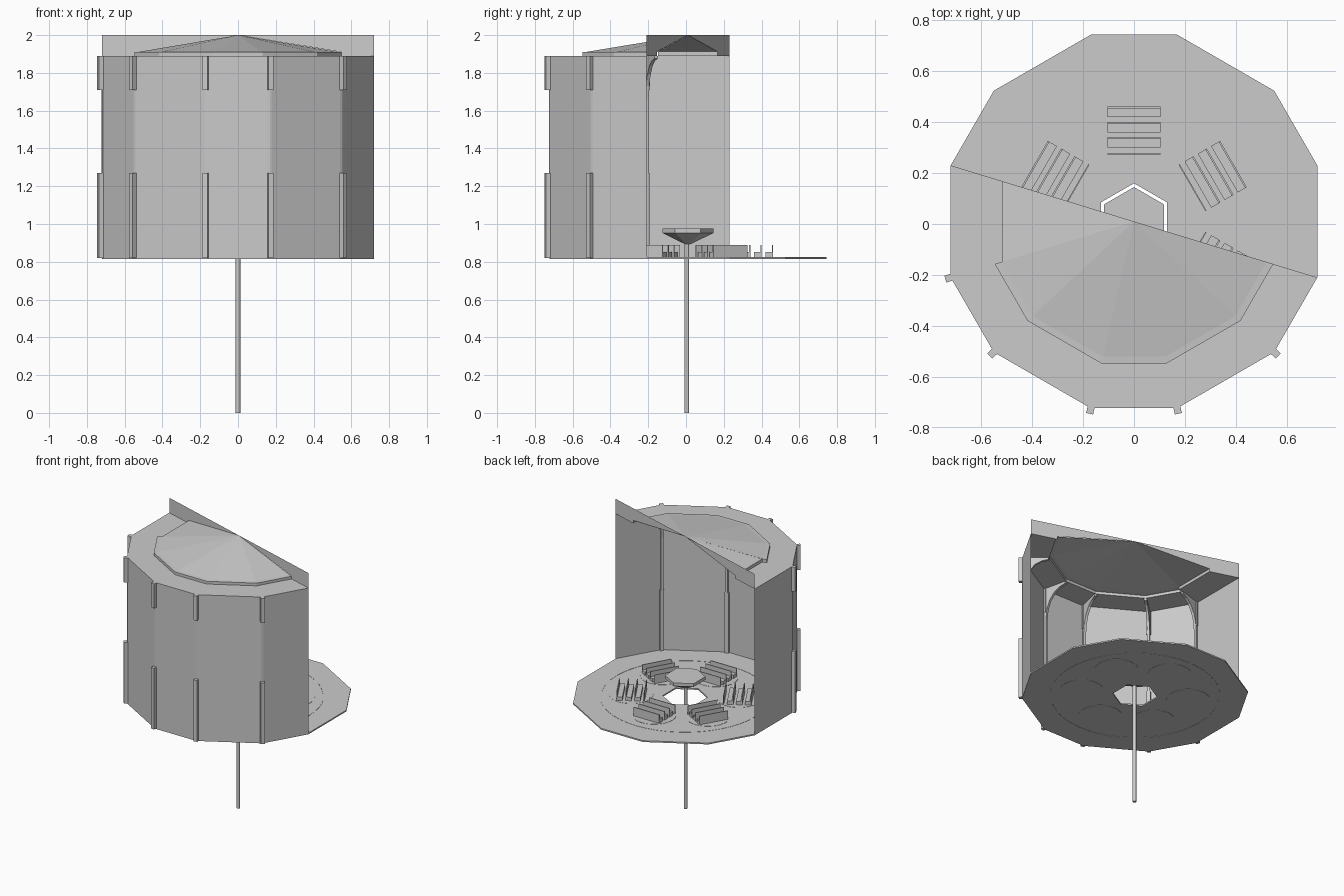
import bpy, bmesh
from math import sin, cos, radians, pi

if "Cube" in bpy.data.objects:
    bpy.data.objects.remove(bpy.data.objects["Cube"])

CY = 0.01                      # y of the central axis
R = 0.753                      # corner radius of the twelve-sided plan
FLOOR, EAVE, TOP = 0.825, 1.89, 2.0
ALL = [a + s for a in range(0, 360, 60) for s in (-17, 17)]
HALF = [163, 197, 223, 257, 283, 317, 343]


def pt(r, deg, z, side=0.0):
    a = radians(deg)
    return (r * cos(a) - side * sin(a), CY + r * sin(a) + side * cos(a), z)


def make(name, verts, faces, weld=True):
    me = bpy.data.meshes.new(name)
    me.from_pydata(verts, [], faces)
    bm = bmesh.new()
    bm.from_mesh(me)
    if weld:
        bmesh.ops.remove_doubles(bm, verts=bm.verts, dist=1e-5)
        bmesh.ops.recalc_face_normals(bm, faces=bm.faces)
    bm.to_mesh(me)
    bm.free()
    ob = bpy.data.objects.new(name, me)
    bpy.context.collection.objects.link(ob)
    return ob


def sweep(name, profile, angles, closed=False):
    """Join an (r, z) profile from angle to angle with flat quads."""
    n = len(profile)
    v = [pt(r, a, z) for a in angles for r, z in profile]
    m = len(angles)
    f = []
    for i in range(m if closed else m - 1):
        j = (i + 1) % m
        f += [(i*n + k, j*n + k, j*n + k + 1, i*n + k + 1) for k in range(n - 1)]
    return make(name, v, f)


def rib(name, profile, deg, width):
    """Extrude an (r, z) outline sideways around a corner."""
    n = len(profile)
    v = [pt(r, deg, z, s) for s in (-width/2, width/2) for r, z in profile]
    f = [tuple(range(n)), tuple(range(2*n - 1, n - 1, -1))]
    f += [(k, (k + 1) % n, n + (k + 1) % n, n + k) for k in range(n)]
    return make(name, v, f)


def block(name, deg, r0, r1, half, z0, z1):
    return rib(name, [(r0, z0), (r1, z0), (r1, z1), (r0, z1)], deg, 2 * half)


# outer wall: half of the plan
sweep("wall", [(R, FLOOR), (R, EAVE)], HALF)

# flat roof border, raised lip and shallow faceted cone
sweep("roof_side", [(R, EAVE), (0.54, EAVE), (0.54, 1.912), (0, TOP)], HALF[:2])
sweep("roof", [(R, EAVE), (0.572, EAVE), (0.572, 1.91), (0.545, 1.912), (0, TOP)], HALF[1:])

# upright sheet above the cut edge of the roof
for name, deg, lip in (("cut_sheet_left", 163, 0.54), ("cut_sheet_right", 343, 0.56)):
    prof = [(0, TOP), (lip, 1.912), (lip, EAVE), (R, EAVE), (R, TOP)]
    make(name, [pt(r, deg, z) for r, z in prof], [(0, 1, 2, 3), (0, 3, 4)])

# corner ribs: curved inside, with stub pieces outside
arc = [(0.735, 0.825), (0.735, 1.66), (0.728, 1.73), (0.705, 1.79),
       (0.665, 1.84), (0.62, 1.865), (0.575, 1.875), (0.575, EAVE)]
for i, deg in enumerate(HALF[1:-1]):
    rib(f"inner_rib_{i}", arc + [(R - 0.001, EAVE), (R - 0.001, 0.825)], deg, 0.018)
    block(f"lower_stub_{i}", deg, 0.735, 0.775, 0.014, 0.82, 1.27)
    block(f"upper_stub_{i}", deg, 0.735, 0.775, 0.014, 1.71, EAVE)

# floor plate with a six-sided hole (hole corners repeat to match the plan)
n = 12
fv = []
for z in (0.815, FLOOR):
    fv += [pt(R, a, z) for a in ALL]
    fv += [pt(0.15, 30 + 60 * ((i - 1) // 2 if i % 2 == 0 else i // 2), z)
           for i in range(n)]
ff = []
for i in range(n):
    j = (i + 1) % n
    ob, ib, ot, it = 0, n, 2*n, 3*n
    ff.append((ot + i, ot + j, it + j, it + i))
    ff.append((ob + j, ob + i, ib + i, ib + j))
    ff.append((ob + i, ob + j, ot + j, ot + i))
    ff.append((ib + j, ib + i, it + i, it + j))
# drop quads that collapse along the repeated corners to triangles
fl = make("floor", fv, ff)
bm = bmesh.new()
bm.from_mesh(fl.data)
bmesh.ops.dissolve_degenerate(bm, edges=bm.edges, dist=1e-5)
bm.to_mesh(fl.data)
bm.free()


# thin ring around the seat groups
sweep("floor_ring", [(0.56, 0.8135), (0.568, 0.8135), (0.568, 0.8265),
                     (0.56, 0.8265), (0.56, 0.8135)], [i * 7.5 for i in range(48)], True)


def cylinder(name, x, y, r, z0, z1, sides):
    bpy.ops.mesh.primitive_cylinder_add(vertices=sides, radius=r, depth=z1 - z0,
                                        location=(x, y, (z0 + z1) / 2))
    bpy.context.object.name = name
    return bpy.context.object


# six round platforms, each with rows of benches facing the middle
for g in range(6):
    deg = 30 + 60 * g
    x, y, _ = pt(0.36, deg, 0)
    cylinder(f"platform_{g}", x, y, 0.147, 0.8135, 0.8265, 40)
    for k in range(3):
        r = 0.29 + 0.06 * k
        block(f"bench_{g}_{k}", deg, r, r + 0.036, 0.105, FLOOR, 0.852)
        block(f"bench_back_{g}_{k}", deg, r + 0.034, r + 0.041, 0.105, FLOOR, 0.89)
    block(f"front_panel_{g}", deg, 0.263, 0.268, 0.105, FLOOR, 0.89)

# centre pole and six-sided flared table
cylinder("pole", 0, CY - 0.005, 0.012, 0, 0.9, 12)
sweep("centre_table", [(0, 0.89), (0.018, 0.895), (0.135, 0.952), (0.135, 0.975), (0, 0.975)],
      [30 + 60 * i for i in range(6)], True)
